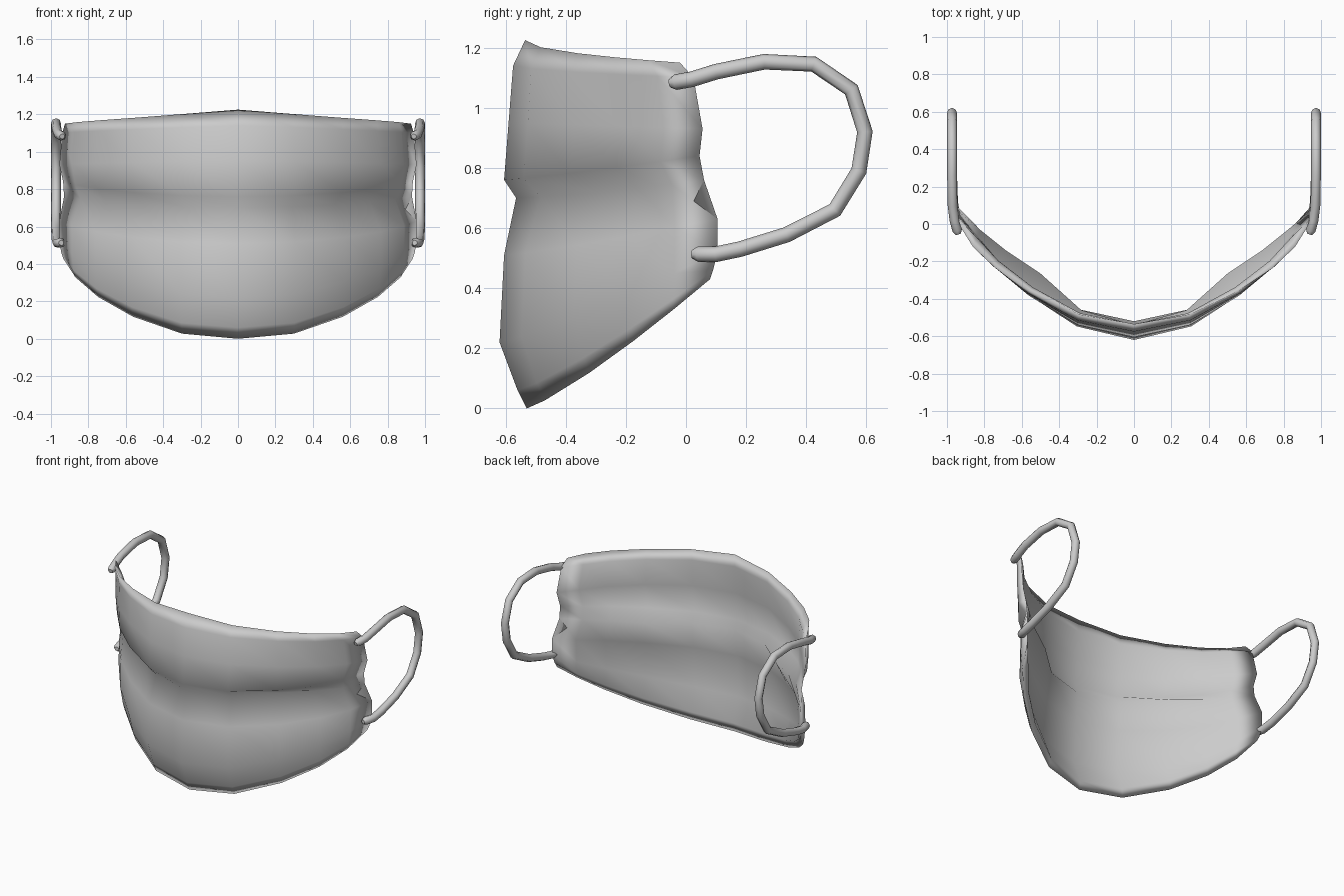
import bpy, bmesh
from mathutils import Vector

cube = bpy.data.objects.get("Cube")
if cube:
    bpy.data.objects.remove(cube)

grey = bpy.data.materials.new("cloth grey")
grey.use_nodes = True
colour = (0.6, 0.6, 0.6, 1)
grey.diffuse_color = colour
grey.node_tree.nodes["Principled BSDF"].inputs["Base Color"].default_value = colour

# Cloth rows from top hem to bottom hem:
# centre y, centre z, side x, side y, side z, bend of the row's height
ROWS = [
    (-.535, 1.225, .925, -.02, 1.15, .5),
    (-.575, 1.14, .94, .025, 1.10, .6),
    (-.59, .95, .955, .055, .93, 1),
    (-.605, .76, .935, .045, .84, 1.2),
    (-.565, .70, .93, .06, .76, 1.2),
    (-.605, .51, .955, .105, .63, 1.2),
    (-.62, .22, .955, .105, .52, 1.2),
    (-.56, .06, .945, .09, .46, 1.2),
    (-.53, 0, .935, .08, .43, 1.2),
]
ACROSS = [0, .32, .6, .8, .93, 1]      # share of the half width
WRAP = [0, .1, .34, .58, .8, 1]        # share of the way back to the ear
TUCK = [0, .02, .08, .06, .03, 0]      # depth of the pleat
PLEAT = 4
LAST = len(ACROSS) - 1


def outer_point(r, c):
    """Point on the outside of the cloth, c counts from -LAST to LAST."""
    yc, zc, xs, ys, zs, bend = ROWS[r]
    k = abs(c)
    x = xs * ACROSS[k] * (1 if c >= 0 else -1)
    return Vector((x, yc + (ys - yc) * WRAP[k], zc + (zs - zc) * WRAP[k] ** bend))


def inward(r, c):
    """Level direction pointing to the wearer's face."""
    a = outer_point(r, max(c - 1, -LAST))
    b = outer_point(r, min(c + 1, LAST))
    return Vector((a.y - b.y, b.x - a.x, 0)).normalized()


# Padded cloth: outer and inner sheets that share one hem
bm = bmesh.new()
outer, inner = {}, {}
for r in range(len(ROWS)):
    for c in range(-LAST, LAST + 1):
        p, n = outer_point(r, c), inward(r, c)
        if r == PLEAT:
            p += n * TUCK[abs(c)]
        outer[r, c] = bm.verts.new(p)
        hem = r in (0, len(ROWS) - 1) or abs(c) == LAST
        thick = .025 if r == PLEAT else .04
        inner[r, c] = outer[r, c] if hem else bm.verts.new(p + n * thick)
for r in range(len(ROWS) - 1):
    for c in range(-LAST, LAST):
        ring = [(r, c), (r + 1, c), (r + 1, c + 1), (r, c + 1)]
        bm.faces.new([outer[i] for i in ring])
        back = [inner[i] for i in reversed(ring)]
        if set(back) != {outer[i] for i in ring}:
            bm.faces.new(back)
bmesh.ops.recalc_face_normals(bm, faces=bm.faces)
for f in bm.faces:
    f.smooth = True
mesh = bpy.data.meshes.new("mask_cloth")
bm.to_mesh(mesh)
bm.free()
mesh.materials.append(grey)
cloth = bpy.data.objects.new("mask_cloth", mesh)
bpy.context.collection.objects.link(cloth)

# Ear loops: round cords from the upper to the lower corner
LOOP = [
    (.945, -.035, 1.085), (.96, .02, 1.095), (.97, .1, 1.12), (.973, .26, 1.153),
    (.973, .425, 1.145), (.973, .55, 1.06), (.973, .595, .92), (.973, .575, .79),
    (.973, .495, .66), (.973, .335, .578), (.97, .18, .53), (.965, .1, .513),
    (.95, .04, .513),
]


def ear_loop(name, side):
    curve = bpy.data.curves.new(name, "CURVE")
    curve.dimensions = "3D"
    curve.bevel_depth = .026
    curve.bevel_resolution = 2
    curve.use_fill_caps = True
    spline = curve.splines.new("POLY")
    ends = [Vector(p) for p in LOOP]
    # narrow tips give rounded ends
    path = [ends[0] + (ends[0] - ends[1]).normalized() * .02] + ends
    path.append(ends[-1] + (ends[-1] - ends[-2]).normalized() * .02)
    spline.points.add(len(path) - 1)
    for point, p in zip(spline.points, path):
        point.co = (p.x * side, p.y, p.z, 1)
    spline.points[0].radius = spline.points[-1].radius = .55
    spline.use_smooth = True
    curve.materials.append(grey)
    bpy.context.collection.objects.link(bpy.data.objects.new(name, curve))


ear_loop("left_ear_loop", 1)
ear_loop("right_ear_loop", -1)
